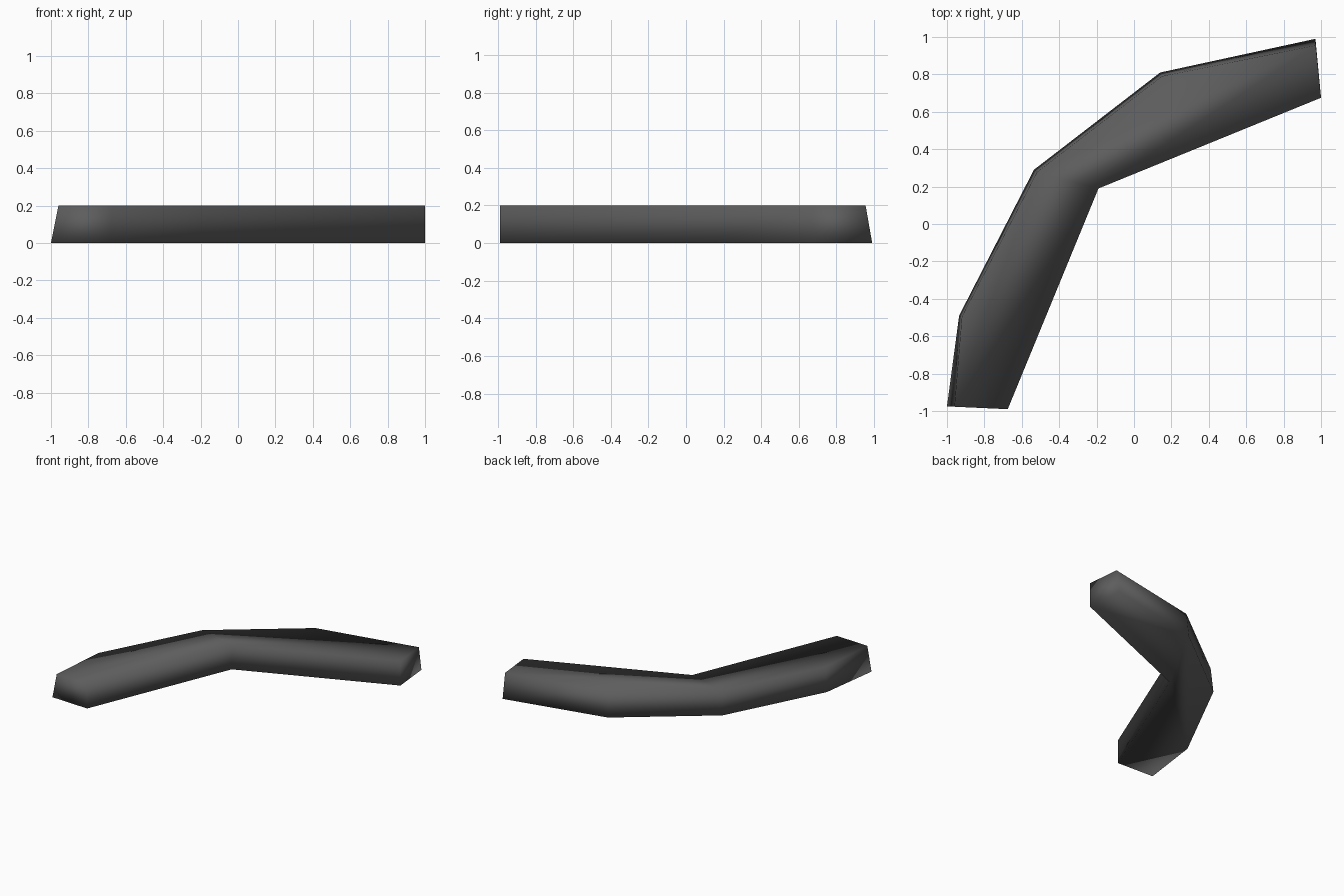
import bpy
import bmesh

cube = bpy.data.objects.get("Cube")
if cube:
    bpy.data.objects.remove(cube, do_unlink=True)

HEIGHT = 0.2

# Plan outline: inner bend, then the outer edge (base point and its inset top point)
inner = [(-0.675, -0.99), (-0.19, 0.19), (1.0, 0.675)]
outer_base = [(0.97, 0.99), (0.14, 0.81), (-0.535, 0.29), (-0.935, -0.49), (-1.0, -0.975)]
outer_top = [(0.972, 0.955), (0.15, 0.79), (-0.518, 0.278), (-0.92, -0.495), (-0.96, -0.977)]

# Bent slab with a leaning outer wall
bm = bmesh.new()
base = [bm.verts.new((x, y, 0)) for x, y in inner + outer_base]
top = [bm.verts.new((x, y, HEIGHT)) for x, y in inner + outer_top]
bm.faces.new(top)
bm.faces.new(base[::-1])
count = len(base)
for i in range(count):
    j = (i + 1) % count
    bm.faces.new((base[i], base[j], top[j], top[i]))
bmesh.ops.recalc_face_normals(bm, faces=bm.faces)
for face in bm.faces:
    face.smooth = True

mesh = bpy.data.meshes.new("bent_slab")
bm.to_mesh(mesh)
bm.free()
slab = bpy.data.objects.new("bent_slab", mesh)
bpy.context.collection.objects.link(slab)

# Dark grey finish
colour = (0.11, 0.11, 0.11, 1)
grey = bpy.data.materials.new("dark_grey")
grey.use_nodes = True
grey.diffuse_color = colour
grey.node_tree.nodes["Principled BSDF"].inputs["Base Color"].default_value = colour
mesh.materials.append(grey)
